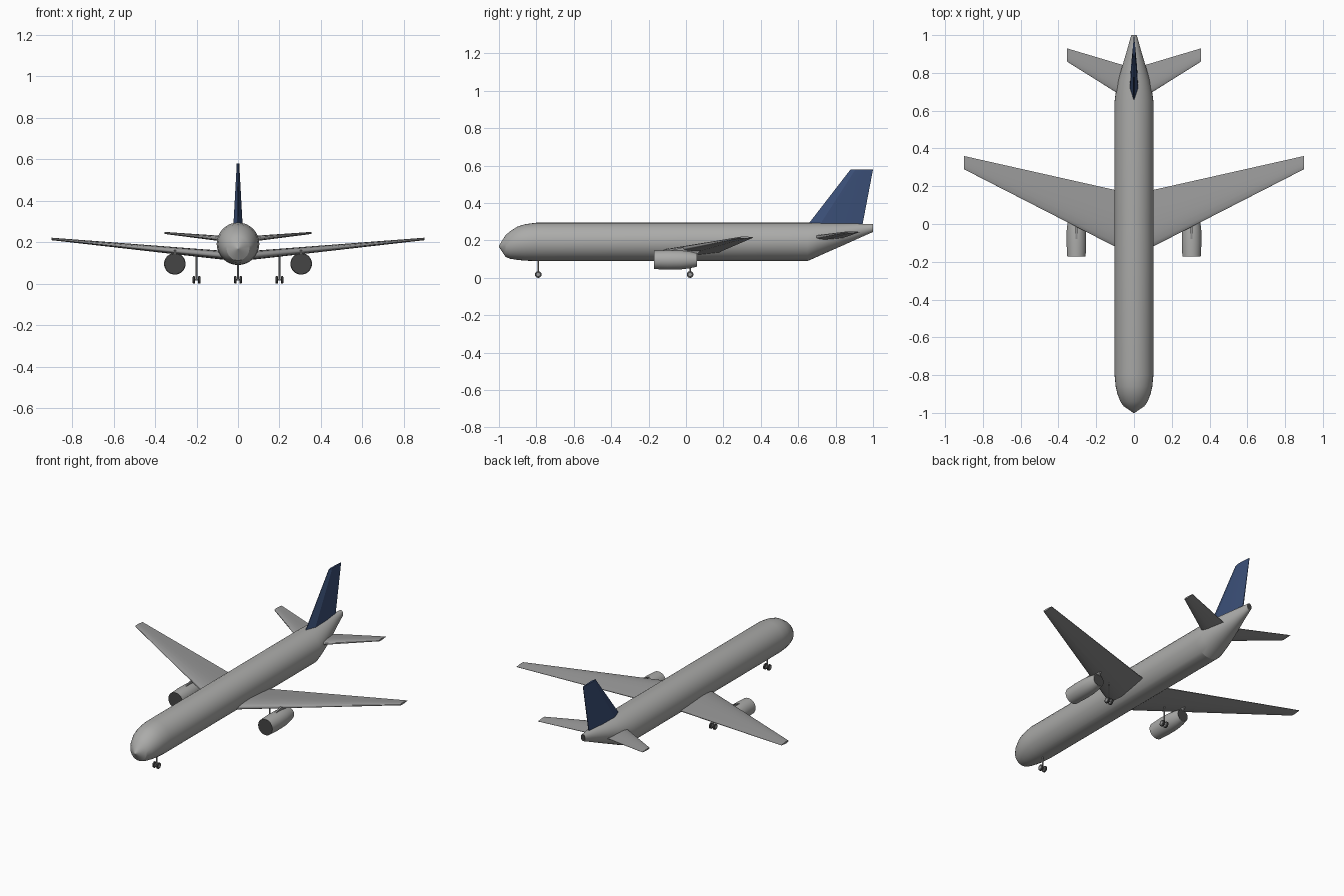
import bpy, bmesh, math

if "Cube" in bpy.data.objects:
    bpy.data.objects.remove(bpy.data.objects["Cube"])


def paint(name, r, g, b):
    m = bpy.data.materials.new(name)
    m.diffuse_color = (r, g, b, 1)
    m.use_nodes = True
    m.node_tree.nodes["Principled BSDF"].inputs["Base Color"].default_value = m.diffuse_color
    return m


body_grey = paint("body_grey", .41, .41, .40)
wing_grey = paint("wing_grey", .32, .32, .32)
navy = paint("navy_paint", .043, .078, .185)
dark = paint("dark_metal", .06, .06, .06)


def loft(name, rings, mat, mirror=False, angle=35):
    """Skin a list of equal-length point rings and cap both ends."""
    bm = bmesh.new()
    vs = [[bm.verts.new(p) for p in ring] for ring in rings]
    n = len(vs[0])
    for a, b in zip(vs, vs[1:]):
        for i in range(n):
            j = (i + 1) % n
            bm.faces.new((a[i], a[j], b[j], b[i]))
    bm.faces.new(vs[0])
    bm.faces.new(vs[-1])
    bmesh.ops.recalc_face_normals(bm, faces=bm.faces)
    me = bpy.data.meshes.new(name)
    bm.to_mesh(me)
    bm.free()
    ob = bpy.data.objects.new(name, me)
    bpy.context.collection.objects.link(ob)
    me.materials.append(mat)
    bpy.ops.object.select_all(action='DESELECT')
    ob.select_set(True)
    bpy.context.view_layer.objects.active = ob
    bpy.ops.object.shade_smooth_by_angle(angle=math.radians(angle))
    if mirror:
        ob.modifiers.new("mirror", 'MIRROR')
    return ob


def oval(y, w, low, high, x=0, n=32):
    """Ellipse across the y axis."""
    mid, h = (low + high) / 2, (high - low) / 2
    return [(x + w * math.cos(2 * math.pi * i / n), y,
             mid + h * math.sin(2 * math.pi * i / n)) for i in range(n)]


def disc_x(x, y, z, r, n=20):
    """Circle across the x axis."""
    return [(x, y + r * math.cos(2 * math.pi * i / n),
             z + r * math.sin(2 * math.pi * i / n)) for i in range(n)]


# Symmetric sections as (chord position, thickness) pairs
ROUND = [(0, .3), (.015, .48), (.08, .75), (.2, .95), (.35, 1), (.6, .7), (1, .1)]
BEVEL = [(0, .1), (.22, 1), (.6, .75), (1, .12)]


def section(shape, lead, trail, half):
    pts = shape + [(f, -t) for f, t in reversed(shape)]
    return [(lead + f * (trail - lead), t * half) for f, t in pts]


def wing_section(x, z, lead, trail, half):
    return [(x, y, z + t) for y, t in section(ROUND, lead, trail, half)]


def fin_section(z, lead, trail, half):
    return [(t, y, z) for y, t in section(BEVEL, lead, trail, half)]


# Fuselage: y, half width, bottom, top
body = [(-1, .003, .166, .172), (-.965, .055, .112, .228), (-.94, .072, .102, .25),
        (-.9, .088, .096, .275), (-.86, .097, .092, .287), (-.8, .103, .09, .295),
        (.65, .103, .09, .295), (.7, .096, .112, .295), (.76, .084, .139, .294),
        (.84, .061, .174, .292), (.92, .037, .21, .29), (.999, .015, .245, .287)]
loft("fuselage", [oval(*r) for r in body], body_grey, angle=20)
loft("tail_exhaust", [oval(y, .014, .247, .285) for y in (.99, 1)], dark)

# Wings and tail surfaces
loft("main_wings", [wing_section(.04, .135, -.15, .168, .022),
                    wing_section(.10, .140, -.12, .18, .021),
                    wing_section(.90, .216, .29, .36, .006)],
     wing_grey, mirror=True, angle=60)
loft("tailplanes", [wing_section(.02, .212, .65, .83, .015),
                    wing_section(.355, .245, .86, .93, .005)],
     wing_grey, mirror=True, angle=60)
loft("tail_fin", [fin_section(.25, .625, .937, .024),
                  fin_section(.58, .88, 1.0, .006)], navy, angle=8)

# Engines with dark intake and exhaust faces, and pylons
EX, EZ = .305, .096
engine = [(-.17, .049), (-.1, .052), (-.03, .051), (.02, .045), (.058, .036)]
loft("engine_nacelles", [oval(y, r, EZ - r, EZ + r, EX) for y, r in engine],
     body_grey, mirror=True)
for label, r, ends in (("intakes", .048, (-.171, -.16)), ("exhausts", .035, (.05, .059))):
    loft("engine_" + label, [oval(y, r, EZ - r, EZ + r, EX) for y in ends],
         dark, mirror=True)
pylon = [(-.11, .14), (-.02, .162), (.09, .158), (.05, .115)]
loft("engine_pylons", [[(EX + s, y, z) for y, z in pylon] for s in (-.005, .005)],
     wing_grey, mirror=True)


# Landing gear: strut, axle and twin wheels
def gear(name, x, y, top, mirror):
    loft(name + "_strut", [[(x + .004 * math.cos(a * math.pi / 5),
                             y + .004 * math.sin(a * math.pi / 5), z) for a in range(10)]
                           for z in (.016, top)], wing_grey, mirror)
    loft(name + "_axle", [disc_x(x + s, y, .018, .004, 10) for s in (-.012, .012)],
         wing_grey, mirror)
    for side, label in ((-1, "inner"), (1, "outer")):
        c = x + side * .013
        tyre = [(-.006, .014), (-.004, .018), (.004, .018), (.006, .014)]
        hub = [(-.0065, .009), (.0065, .009)]
        loft(f"{name}_{label}_wheel", [disc_x(c + d, y, .018, r) for d, r in tyre],
             dark, mirror)
        loft(f"{name}_{label}_hub", [disc_x(c + d, y, .018, r) for d, r in hub],
             wing_grey, mirror)


gear("nose_gear", 0, -.79, .11, False)
gear("main_gear", .2, .022, .145, True)
